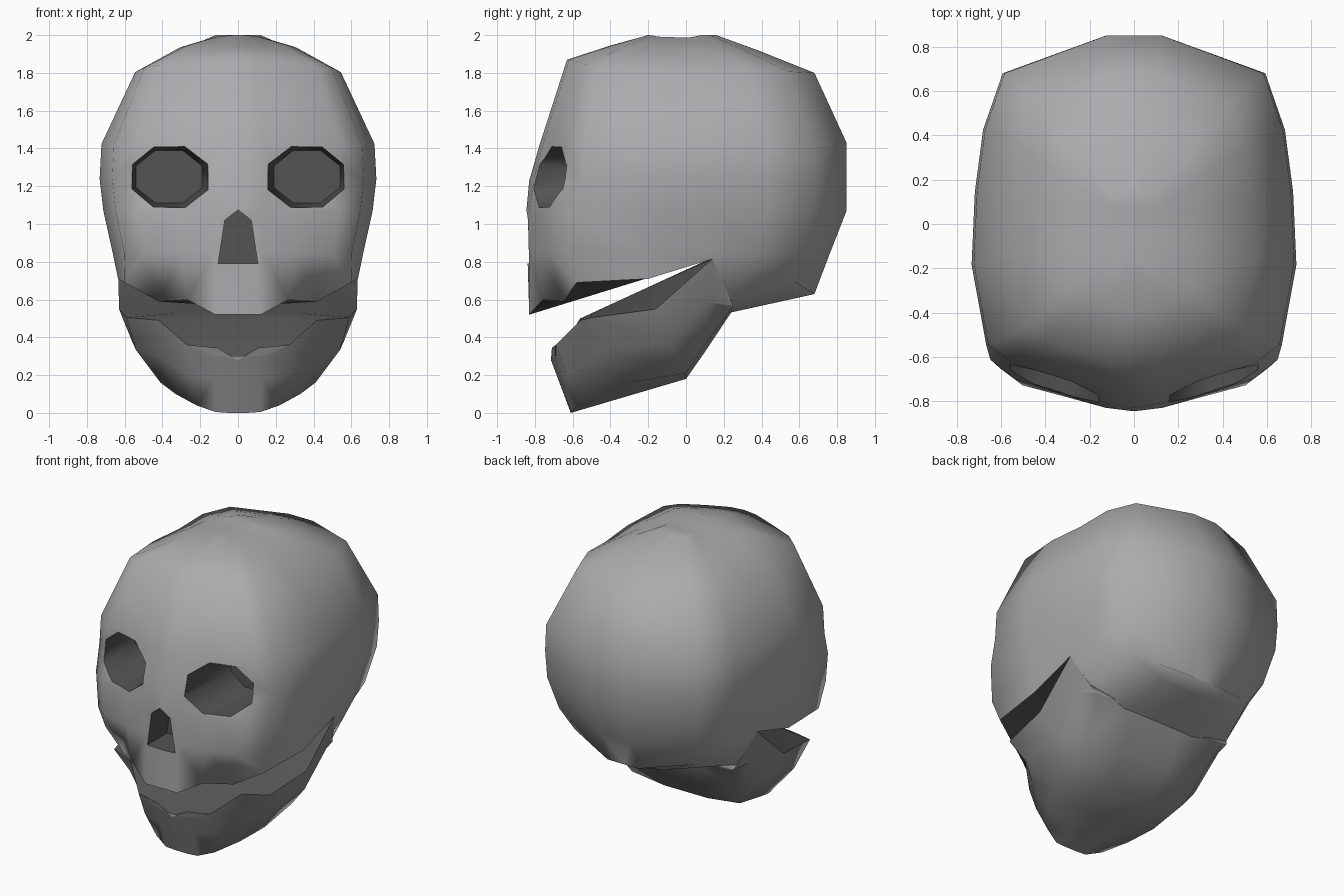
import bpy, bmesh, math
from mathutils import Matrix

if "Cube" in bpy.data.objects:
    bpy.data.objects.remove(bpy.data.objects["Cube"])


def lerp(a, b, t):
    return a + (b - a) * t


def material(name, shade):
    mat = bpy.data.materials.new(name)
    mat.diffuse_color = (shade, shade * .97, shade, 1)
    mat.use_nodes = True
    mat.node_tree.nodes["Principled BSDF"].inputs["Base Color"].default_value = mat.diffuse_color
    return mat


bone, jaw_bone, hollow = material("bone", .42), material("jaw_bone", .28), material("hollow", .09)


def loft(name, rings):
    """Mirror half rings (front to back), skin them and close all ends with cross strips."""
    bm = bmesh.new()
    cache = {}

    def vert(p, side):
        key = (round(p[0] * side, 4) + 0.0, round(p[1], 4), round(p[2], 4))
        if key not in cache:
            cache[key] = bm.verts.new(key)
        return cache[key]

    def face(*verts):
        unique = list(dict.fromkeys(verts))
        if len(unique) > 2 and not bm.faces.get(unique):
            bm.faces.new(unique)

    right = [[vert(p, 1) for p in ring] for ring in rings]
    left = [[vert(p, -1) for p in ring] for ring in rings]
    for r in range(len(rings) - 1):
        for half in (right, left):
            for c in range(len(rings[0]) - 1):
                face(half[r][c], half[r][c + 1], half[r + 1][c + 1], half[r + 1][c])
        for c in (0, -1):
            face(right[r][c], right[r + 1][c], left[r + 1][c], left[r][c])
    for r in (0, -1):
        for c in range(len(rings[0]) - 1):
            face(right[r][c], right[r][c + 1], left[r][c + 1], left[r][c])
    bmesh.ops.recalc_face_normals(bm, faces=bm.faces)
    return finish(bm, name)


def finish(bm, name):
    mesh = bpy.data.meshes.new(name)
    bm.to_mesh(mesh)
    bm.free()
    obj = bpy.data.objects.new(name, mesh)
    bpy.context.collection.objects.link(obj)
    return obj


def activate(obj):
    bpy.ops.object.select_all(action='DESELECT')
    obj.select_set(True)
    bpy.context.view_layer.objects.active = obj


def cut(obj, cutter):
    cutter.data.materials.append(hollow)
    activate(obj)
    mod = obj.modifiers.new("cut", 'BOOLEAN')
    mod.operation = 'DIFFERENCE'
    mod.solver = 'EXACT'
    mod.material_mode = 'TRANSFER'
    mod.object = cutter
    bpy.ops.object.modifier_apply(modifier=mod.name)
    bpy.data.objects.remove(cutter)


def paint(obj, outer, inside_mouth):
    obj.data.materials.append(outer)
    obj.data.materials.append(hollow)
    for poly in obj.data.polygons:
        poly.material_index = int(inside_mouth(poly))


# Cranium: one unit outline (x, y, squared-off y) scaled to each level
outline = [(0, -1, -1), (.18, -.97, -1), (.45, -.87, -.97), (.75, -.77, -.93),
           (.9, -.65, -.86), (.99, -.22, -.24), (.97, .17, .17), (.92, .5, .5),
           (.8, .8, .8), (.17, 1, 1), (0, 1, 1)]
# front z, back z, half width, front y, back y, squareness, side droop
levels = [(2.0, 2.0, .13, -.2, .16, 0, .012), (1.945, 1.92, .31, -.4, .38, .2, 0),
          (1.87, 1.80, .55, -.63, .68, .4, .04), (1.42, 1.43, .73, -.775, .85, .25, 0),
          (1.23, 1.25, .74, -.83, .85, .05, 0), (1.07, 1.07, .72, -.845, .85, .35, 0),
          (.85, .84, .67, -.84, .76, .6, 0)]
rings = []
for zf, zb, w, yf, yb, q, droop in levels:
    ring = []
    for u, v, sq in outline:
        v = lerp(v, sq, q)
        ring.append((u * w, v * (yb if v > 0 else -yf),
                     lerp(zf, zb, (v + 1) / 2) - droop * u * u * (v < .5)))
    rings.append(ring)
# Jagged upper lip, hinge and skull base, then palate and rounded base
lip = [(0, -.83, .55), (.12, -.83, .52), (.27, -.76, .6), (.42, -.65, .59),
       (.6, -.58, .69), (.635, -.2, .71), (.635, .14, .815), (.55, .23, .6),
       (.45, .56, .70), (.12, .68, .63), (0, .68, .63)]
palate = [(x * .5, y, .52 + .3 * (y + .83) / .97 if y < .15 else
           (.53 + .22 * (y - .23))) for x, y, z in lip]
palate[0] = lip[0]
palate[-1] = lip[-1]
cranium = loft("cranium", rings + [lip, palate])
paint(cranium, bone, lambda p: p.normal.z < -.75 and p.center.y < .1 and p.center.z < .8)

# Eye sockets: tapered octagons
for side in (-1, 1):
    bm = bmesh.new()
    bmesh.ops.create_cone(bm, cap_ends=True, segments=8, radius1=1.12, radius2=.87, depth=.7)
    bmesh.ops.transform(bm, verts=bm.verts, matrix=Matrix.Translation((side * .365, -.7, 1.25))
                        @ Matrix.Diagonal((.217, 1, .173, 1))
                        @ Matrix.Rotation(-math.pi / 2, 4, 'X')
                        @ Matrix.Rotation(math.pi / 8, 4, 'Z'))
    bmesh.ops.recalc_face_normals(bm, faces=bm.faces)
    cut(cranium, finish(bm, "socket_cutter"))

# Nose opening: five-sided prism
bm = bmesh.new()
nose = [(0, 1.075), (.07, 1.02), (.105, .79), (-.105, .79), (-.07, 1.02)]
front = bm.faces.new([bm.verts.new((x, -1, z)) for x, z in nose])
ext = bmesh.ops.extrude_face_region(bm, geom=[front], use_keep_orig=True)
for v in ext["geom"]:
    if isinstance(v, bmesh.types.BMVert):
        v.co.y = -.62
bmesh.ops.recalc_face_normals(bm, faces=bm.faces)
cut(cranium, finish(bm, "nose_cutter"))

# Jaw: mouth floor, jagged rim, bulging middle, lower edge, keel underneath
rim = [(0, -.715, .28), (.11, -.71, .345), (.27, -.69, .36), (.42, -.56, .49),
       (.59, -.5, .505), (.63, -.16, .55), (.635, .14, .815), (.54, .25, .57)]
base = [(0, -.61, 0), (.12, -.61, .005), (.22, -.57, .04), (.33, -.45, .1),
        (.41, -.3, .16), (.41, 0, .21), (.45, .1, .36), (.5, .24, .55)]
middle = [((a[0] + b[0]) * .54, (a[1] + b[1]) / 2, (a[2] + b[2]) / 2)
          for a, b in zip(rim[:-1], base)] + [(.52, .25, .56)]
floor = [(x * .55, y, .3 if y < -.6 else .5 + .46 * (y + .56)) for x, y, z in rim]
floor[0] = rim[0]
floor[-1] = (.3, .25, .55)
keel = [(x * .4, y, .18 * (y + .61) / .61 if y < .01 else .18 + 1.5 * (y - .005))
        for x, y, z in base]
keel[0] = base[0]
jaw = loft("jaw", [floor, rim, middle, base, keel])
paint(jaw, jaw_bone, lambda p: p.normal.z > .4)

# Smooth surfaces with hard rims
for obj in (cranium, jaw):
    activate(obj)
    bpy.ops.object.shade_smooth_by_angle(angle=math.radians(66))
